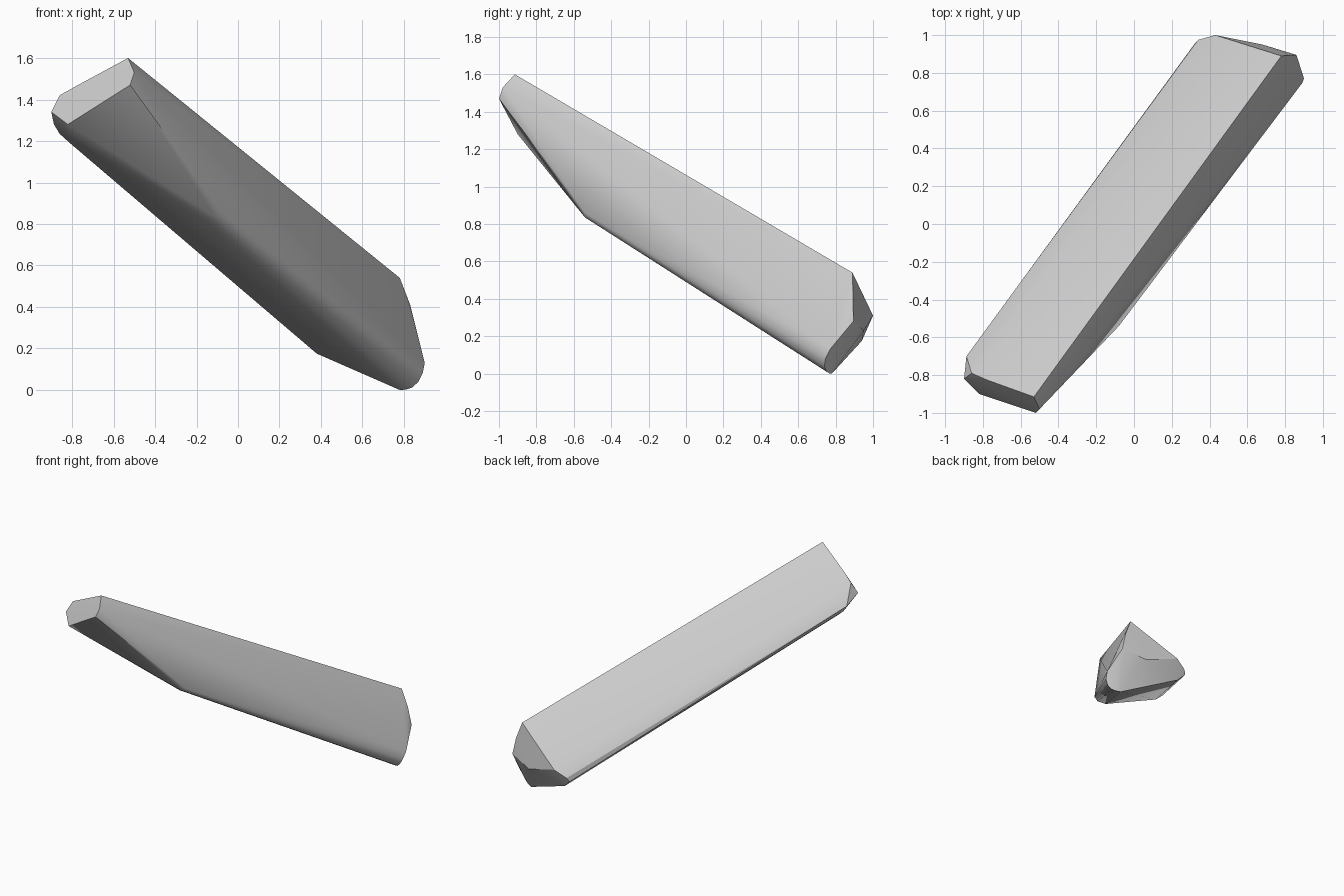
import bpy, bmesh, math
from mathutils import Vector

cube = bpy.data.objects.get("Cube")
if cube:
    bpy.data.objects.remove(cube, do_unlink=True)

grey = bpy.data.materials.new("light_grey")
grey.use_nodes = True
grey.diffuse_color = (0.6, 0.6, 0.6, 1)
grey.node_tree.nodes["Principled BSDF"].inputs["Base Color"].default_value = (0.6, 0.6, 0.6, 1)

# High cut end, around its rim
high_end = [(-.53, -.915, 1.6), (-.50, -.98, 1.53), (-.52, -1, 1.47), (-.82, -.90, 1.28),
            (-.90, -.82, 1.34), (-.86, -.79, 1.42), (-.78, -.825, 1.465)]
# Rounded corner of the narrow side, just behind the high end
high_corner = [(-.887, -.70, 1.28), (-.86, -.70, 1.235), (-.81, -.72, 1.19)]
# Where the keel meets the slanted cut
keel_start = [(-.08, -.54, .86), (-.11, -.54, .835), (-.15, -.50, .81)]
# Low end: top edge, blunt nose ridge, then the rounded foot
low_end = [(.78, .89, .54), (.83, .893, .41), (.86, .895, .28), (.68, .95, .23), (.43, 1, .31),
           (.34, .975, .26), (.325, .96, .23), (.38, .94, .175)]
low_foot = [(.90, .77, .13), (.89, .745, .08), (.87, .74, .04), (.84, .75, .012),
            (.81, .765, .002), (.78, .78, 0)]

# Solid bar wrapped around the end rims
bm = bmesh.new()
for rim in (high_end, high_corner, keel_start, low_end, low_foot):
    for point in rim:
        bm.verts.new(Vector(point))
hull = bmesh.ops.convex_hull(bm, input=bm.verts)
bmesh.ops.delete(bm, geom=[v for v in bm.verts if not v.link_faces], context='VERTS')
bmesh.ops.dissolve_limit(bm, angle_limit=math.radians(2), verts=bm.verts, edges=bm.edges)
bmesh.ops.recalc_face_normals(bm, faces=bm.faces)

mesh = bpy.data.meshes.new("cut_bar")
bm.to_mesh(mesh)
bm.free()
mesh.materials.append(grey)
bar = bpy.data.objects.new("cut_bar", mesh)
bpy.context.collection.objects.link(bar)
bpy.ops.object.select_all(action='DESELECT')
bar.select_set(True)
bpy.context.view_layer.objects.active = bar
bpy.ops.object.shade_smooth_by_angle(angle=math.radians(30))
